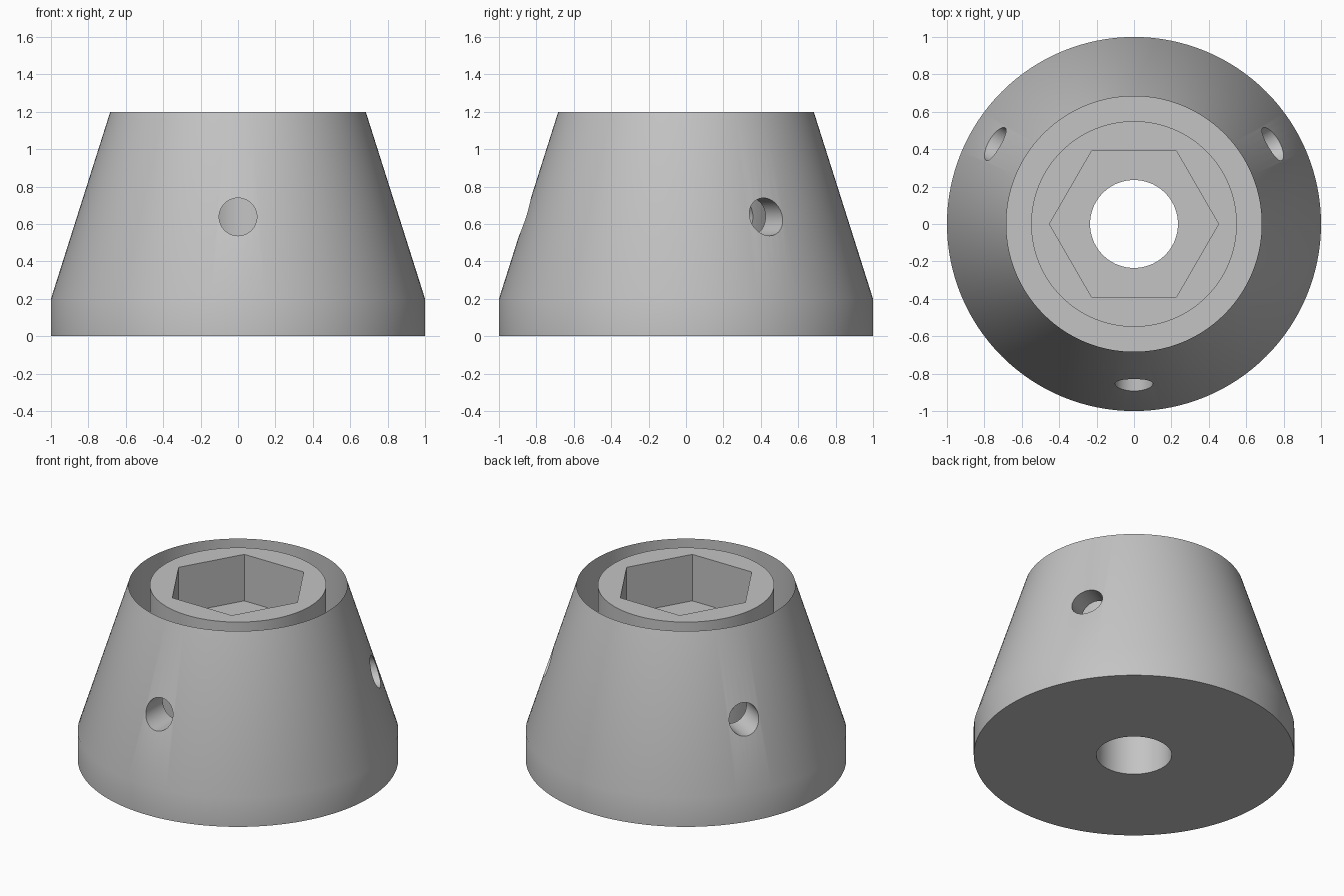
import bpy, bmesh, math
from mathutils import Matrix, Vector

if "Cube" in bpy.data.objects:
    bpy.data.objects.remove(bpy.data.objects["Cube"], do_unlink=True)

# Single grey material
grey = bpy.data.materials.new("plain_grey")
grey.use_nodes = True
COLOUR = (0.55, 0.55, 0.55, 1)
grey.diffuse_color = COLOUR
grey.node_tree.nodes["Principled BSDF"].inputs["Base Color"].default_value = COLOUR


def make_object(name, bm):
    bmesh.ops.recalc_face_normals(bm, faces=bm.faces[:])
    mesh = bpy.data.meshes.new(name)
    bm.to_mesh(mesh)
    bm.free()
    mesh.materials.append(grey)
    obj = bpy.data.objects.new(name, mesh)
    bpy.context.collection.objects.link(obj)
    return obj


def revolve(name, profile, steps=128):
    bm = bmesh.new()
    verts = [bm.verts.new((r, 0, z)) for r, z in profile]
    edges = [bm.edges.new((a, b)) for a, b in zip(verts, verts[1:] + verts[:1])]
    bmesh.ops.spin(bm, geom=verts + edges, cent=(0, 0, 0), axis=(0, 0, 1),
                   angle=math.tau, steps=steps)
    bmesh.ops.remove_doubles(bm, verts=bm.verts[:], dist=0.0001)
    return make_object(name, bm)


def prism(name, sides, radius, depth, matrix):
    bm = bmesh.new()
    bmesh.ops.create_cone(bm, cap_ends=True, segments=sides, radius1=radius,
                          radius2=radius, depth=depth, matrix=matrix)
    obj = make_object(name, bm)
    obj.hide_render = True
    return obj


# Tapered skirt and central hub, joined by the base below a ring groove
BORE, HUB, RIM, TOP, FLOOR = 0.235, 0.55, 0.683, 1.2, 0.2
knob = revolve("knob_body", [
    (BORE, 0), (1, 0), (1, 0.2), (RIM, TOP),
    (RIM, FLOOR), (HUB, FLOOR), (HUB, TOP), (BORE, TOP)])

# Hexagonal nut pocket, with flats at the front and back
hex_turn = Matrix.Rotation(math.radians(30), 4, 'Z')
cutters = [prism("hex_pocket_cutter", 6, 0.452, 0.64,
                 Matrix.Translation((0, 0, 1.2)) @ hex_turn)]

# Three radial screw holes running through skirt and hub to the bore
for angle in (-90, 30, 150):
    a = math.radians(angle)
    direction = Vector((math.cos(a), math.sin(a), 0))
    place = Matrix.Translation(direction * 0.66 + Vector((0, 0, 0.638)))
    turn = direction.to_track_quat('Z', 'Y').to_matrix().to_4x4()
    cutters.append(prism("screw_hole_cutter", 48, 0.101, 1.08, place @ turn))

# Cut the openings
bpy.ops.object.select_all(action='DESELECT')
knob.select_set(True)
bpy.context.view_layer.objects.active = knob
for cutter in cutters:
    mod = knob.modifiers.new("cut", 'BOOLEAN')
    mod.operation = 'DIFFERENCE'
    mod.solver = 'EXACT'
    mod.object = cutter
    bpy.ops.object.modifier_apply(modifier=mod.name)
    bpy.data.objects.remove(cutter, do_unlink=True)

bpy.ops.object.shade_smooth_by_angle(angle=math.radians(30))
